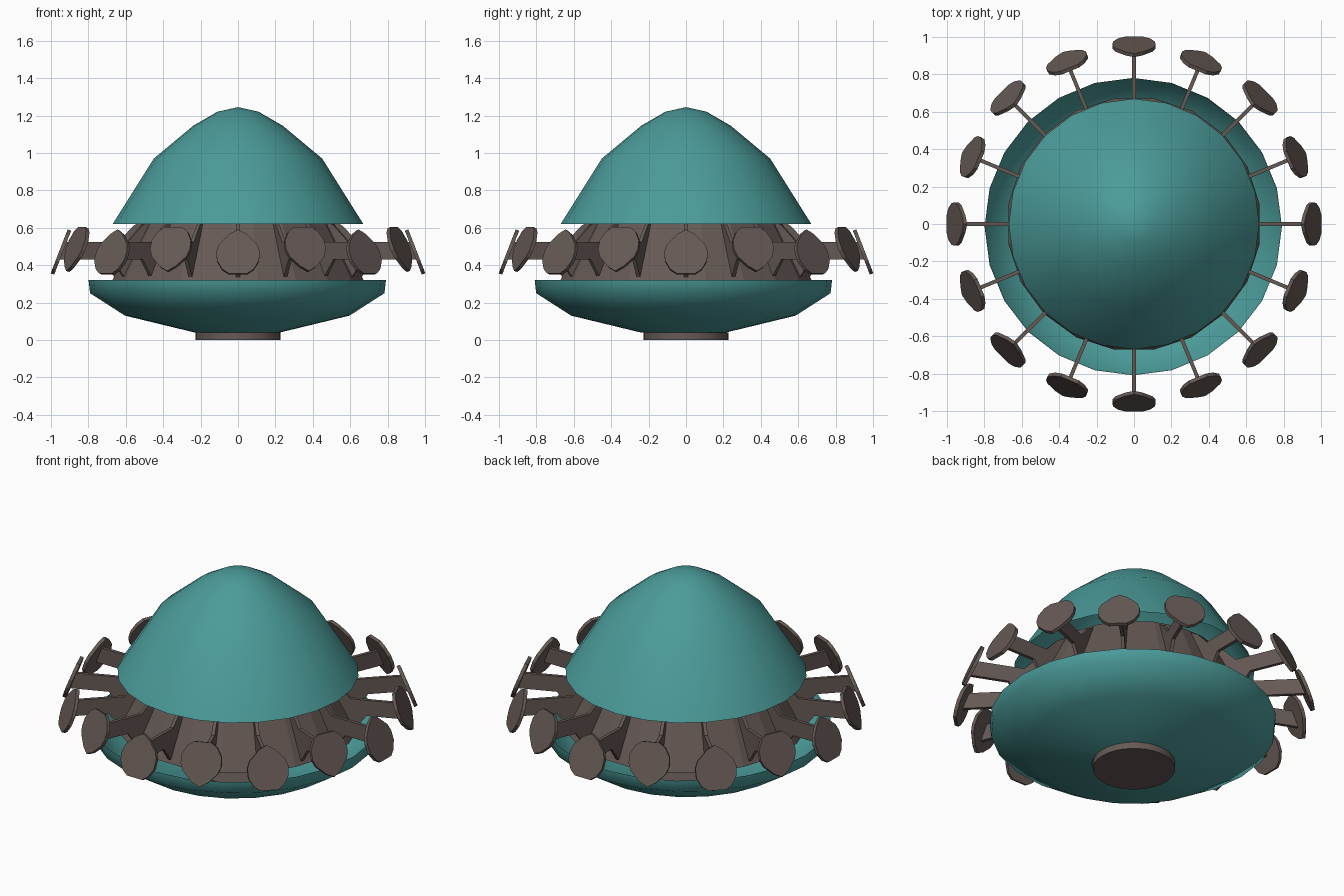
import bpy, bmesh
from math import sin, cos, pi, radians

if "Cube" in bpy.data.objects:
    bpy.data.objects.remove(bpy.data.objects["Cube"])


def material(name, rgb):
    m = bpy.data.materials.new(name)
    m.diffuse_color = (*rgb, 1)
    m.use_nodes = True
    m.node_tree.nodes["Principled BSDF"].inputs["Base Color"].default_value = m.diffuse_color
    return m


TEAL = material("teal_shell", (0.07, 0.33, 0.32))
BROWN = material("dark_brown", (0.13, 0.10, 0.09))


def finish(bm, name, mat, smooth=None):
    bmesh.ops.remove_doubles(bm, verts=bm.verts, dist=1e-4)
    bmesh.ops.recalc_face_normals(bm, faces=bm.faces)
    me = bpy.data.meshes.new(name)
    bm.to_mesh(me)
    bm.free()
    me.materials.append(mat)
    ob = bpy.data.objects.new(name, me)
    bpy.context.collection.objects.link(ob)
    if smooth:
        bpy.ops.object.select_all(action='DESELECT')
        ob.select_set(True)
        bpy.context.view_layer.objects.active = ob
        bpy.ops.object.shade_smooth_by_angle(angle=radians(smooth))
    return ob


def lathe(name, profile, sides, mat, smooth=None, phase=0.0, offset=(0, 0)):
    """Revolve (radius, height) points around z."""
    bm = bmesh.new()
    rings = []
    for r, z in profile:
        rings.append([bm.verts.new((r * cos(phase + 2 * pi * i / sides) + offset[0],
                                    r * sin(phase + 2 * pi * i / sides) + offset[1], z))
                      for i in range(sides)])
    for a, b in zip(rings, rings[1:]):
        for i in range(sides):
            j = (i + 1) % sides
            bm.faces.new((a[i], a[j], b[j], b[i]))
    return finish(bm, name, mat, smooth)


def slab(name, front, back, mat):
    """Solid plate between two matching outlines."""
    bm = bmesh.new()
    f = [bm.verts.new(p) for p in front]
    b = [bm.verts.new(p) for p in back]
    bm.faces.new(f)
    bm.faces.new(b[::-1])
    for i in range(len(f)):
        j = (i + 1) % len(f)
        bm.faces.new((f[i], b[i], b[j], f[j]))
    return finish(bm, name, mat)


# upper dome and lower bowl, both open shells
lathe("upper_dome", [(0, 1.245), (0.11, 1.22), (0.24, 1.145), (0.45, 0.97), (0.67, 0.62)],
      24, TEAL, 50)
lathe("lower_bowl", [(0.228, 0.04), (0.60, 0.13), (0.787, 0.25), (0.795, 0.32)],
      24, TEAL, 60, offset=(-0.004, -0.014))

# round foot under the bowl
lathe("base_disc", [(0, 0), (0.228, 0), (0.228, 0.04), (0, 0.04)], 32, BROWN, 40)

# faceted conical core between the shells
lathe("core", [(0, 0.66), (0.50, 0.66), (0.68, 0.32), (0, 0.32)], 20, BROWN, phase=pi / 20)

# arm outline (radius, height) and paddle outline (across, along)
ARM = [(0.48, 0.66), (0.56, 0.61), (0.64, 0.525), (0.93, 0.525),
       (0.965, 0.43), (0.73, 0.43), (0.65, 0.32), (0.50, 0.32)]
HALF = [(0.045, 0.102), (0.10, 0.045), (0.115, 0.005), (0.113, -0.05),
        (0.085, -0.1), (0.05, -0.125)]
PADDLE = [(0, 0.127)] + HALF + [(-u, v) for u, v in HALF[::-1]]

# sixteen radial arms, paddles alternately pointing up and down
for k in range(16):
    a = k * pi / 8
    c, s = cos(a), sin(a)

    def place(r, t, z):
        return (r * c - t * s, r * s + t * c, z)

    slab(f"arm_{k + 1}", [place(r, -0.01, z) for r, z in ARM],
         [place(r, 0.01, z) for r, z in ARM], BROWN)

    flip = 1 if k % 2 == 0 else -1
    zc = 0.47 if flip == 1 else 0.485
    rc = 0.949 if flip == 1 else 0.942

    def paddle_face(depth):
        return [place(rc - 0.36 * v * flip + 0.93 * depth, u,
                      zc + 0.93 * v * flip + 0.36 * depth) for u, v in PADDLE]

    slab(f"paddle_{k + 1}", paddle_face(0.008), paddle_face(-0.012), BROWN)
